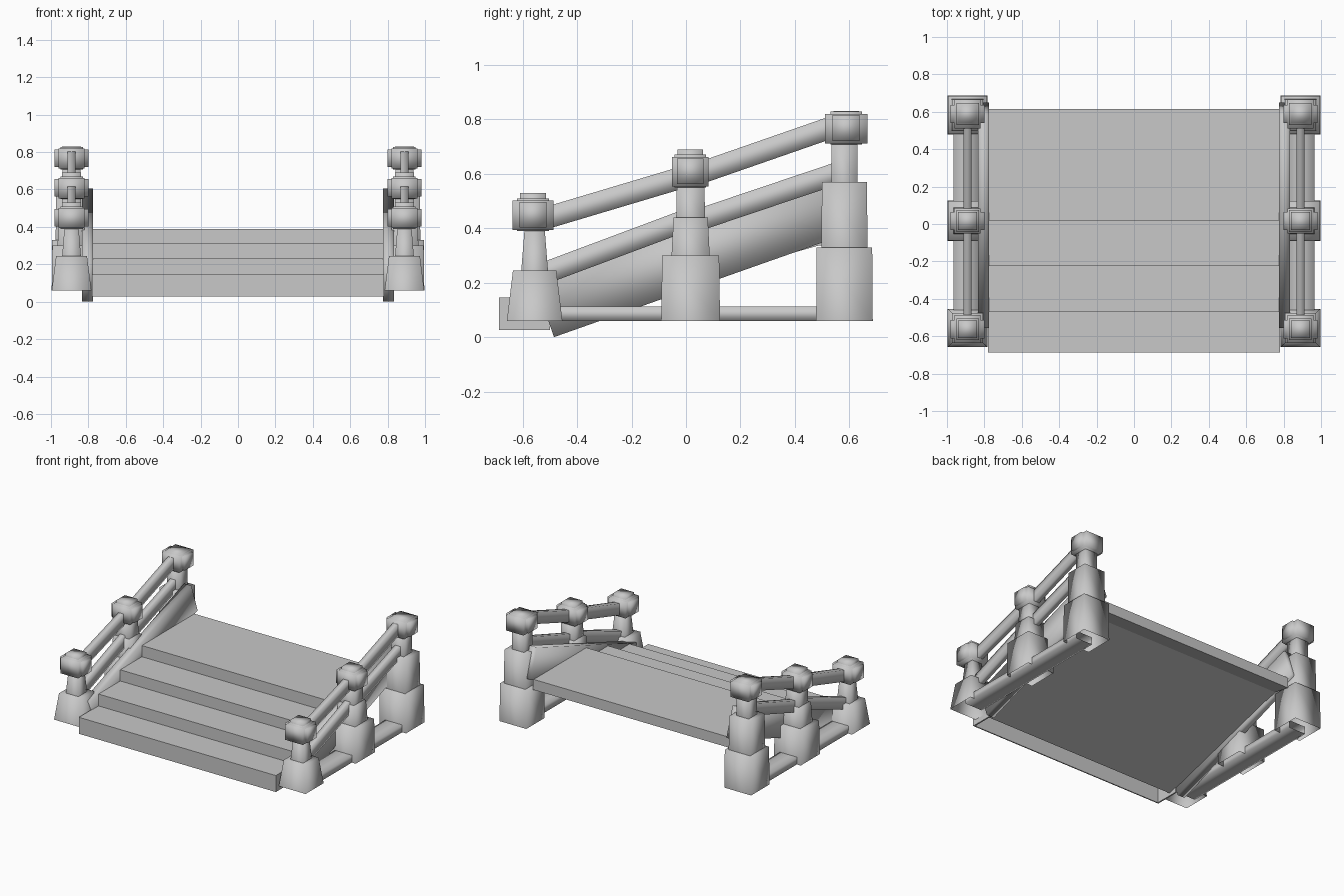
import bpy, bmesh, math
from mathutils import Vector, Matrix

cube = bpy.data.objects.get("Cube")
if cube:
    bpy.data.objects.remove(cube, do_unlink=True)

stone = bpy.data.materials.new("grey_stone")
stone.use_nodes = True
grey = (0.58, 0.58, 0.58, 1)
stone.diffuse_color = grey
stone.node_tree.nodes["Principled BSDF"].inputs["Base Color"].default_value = grey


def finish(name, bm, smooth):
    bmesh.ops.recalc_face_normals(bm, faces=bm.faces)
    mesh = bpy.data.meshes.new(name)
    bm.to_mesh(mesh)
    bm.free()
    mesh.materials.append(stone)
    for p in mesh.polygons:
        p.use_smooth = smooth
    ob = bpy.data.objects.new(name, mesh)
    bpy.context.collection.objects.link(ob)
    return ob


def block(bm, center, half, taper=1.0, rot=None, is_open=None):
    """Box with half sizes; the top may be narrower, chosen faces left open."""
    verts = bmesh.ops.create_cube(bm, size=2)["verts"]
    if is_open:
        faces = {f for v in verts for f in v.link_faces}
        gone = [f for f in faces if is_open(f.calc_center_median())]
        bmesh.ops.delete(bm, geom=gone, context='FACES_ONLY')
    for v in verts:
        k = taper if v.co.z > 0 else 1
        v.co = Vector((v.co.x * half[0] * k, v.co.y * half[1] * k, v.co.z * half[2]))
        if rot:
            v.co = rot @ v.co
        v.co += Vector(center)


def open_bottom(c):
    return c.z < -0.9


def open_ends(c):
    return abs(c.y) > 0.9


def extrude_profile(name, points, x0, x1, smooth=False):
    """Side profile in y, z swept along x."""
    bm = bmesh.new()
    face = bm.faces.new([bm.verts.new((x0, y, z)) for y, z in points])
    new = bmesh.ops.extrude_face_region(bm, geom=[face])["geom"]
    moved = [g for g in new if isinstance(g, bmesh.types.BMVert)]
    bmesh.ops.translate(bm, verts=moved, vec=(x1 - x0, 0, 0))
    return finish(name, bm, smooth)


def beam(name, x, a, b, half_w, half_h):
    """Bar between two y, z points, its ends hidden inside the posts."""
    bm = bmesh.new()
    dy, dz = b[0] - a[0], b[1] - a[1]
    block(bm, (x, (a[0] + b[0]) / 2, (a[1] + b[1]) / 2),
          (half_w, math.hypot(dy, dz) / 2, half_h),
          rot=Matrix.Rotation(math.atan2(dz, dy), 3, 'X'), is_open=open_ends)
    return finish(name, bm, True)


# Stair flight with an open front lip and a sloping underside
extrude_profile("steps", [
    (-0.686, 0.027), (-0.686, 0.145), (-0.47, 0.145), (-0.47, 0.23),
    (-0.225, 0.23), (-0.225, 0.31), (0.02, 0.31), (0.02, 0.39),
    (0.615, 0.39), (0.615, 0.315), (0.49, 0.337), (-0.56, 0.045),
    (-0.56, 0.135), (-0.678, 0.135), (-0.678, 0.027)], -0.78, 0.78)

# Posts: y, blocks of (half x, half y, bottom, top, taper)
posts = {
    "front": (-0.556, [(0.106, 0.102, 0.06, 0.245, 0.78),
                       (0.05, 0.049, 0.245, 0.40, 0.75)]),
    "middle": (0.017, [(0.106, 0.108, 0.06, 0.30, 0.97),
                       (0.075, 0.07, 0.30, 0.44, 0.9),
                       (0.053, 0.053, 0.44, 0.57, 0.95)]),
    "back": (0.582, [(0.106, 0.104, 0.06, 0.33, 0.98),
                     (0.085, 0.085, 0.33, 0.57, 0.97),
                     (0.048, 0.048, 0.57, 0.73, 1)]),
}
# Knobs: y, z, half depth, height of the top above the centre
knobs = {"front": (-0.562, 0.45, 0.075, 0.08),
         "middle": (0.016, 0.61, 0.067, 0.08),
         "back": (0.588, 0.768, 0.078, 0.062)}
# Rail runs as pairs of y, z ends
runs = {
    "upper_rail": [((-0.555, 0.425), (0.015, 0.595)), ((0.015, 0.59), (0.585, 0.788))],
    "lower_rail": [((-0.555, 0.222), (0.015, 0.435)), ((0.015, 0.42), (0.585, 0.612))],
}

for side, s in (("left", 1), ("right", -1)):
    x = 0.89 * s
    # Side of the bottom step
    extrude_profile(side + "_step_side",
                    [(-0.686, 0.027), (-0.5, 0.027), (-0.5, 0.145), (-0.686, 0.145)],
                    0.77 * s, 0.78 * s)
    # Stringer board beside the steps
    extrude_profile(side + "_stringer",
                    [(-0.485, 0.0), (0.65, 0.40), (0.58, 0.605), (-0.555, 0.205)],
                    0.775 * s, 0.833 * s, True)
    # Low bar joining the post bases
    beam(side + "_base_bar", 0.898 * s, (-0.54, 0.086), (0.57, 0.086), 0.067, 0.026)

    for name, (y, parts) in posts.items():
        bm = bmesh.new()
        for hx, hy, z0, z1, taper in parts:
            block(bm, (x, y, (z0 + z1) / 2), (hx, hy, (z1 - z0) / 2), taper,
                  is_open=open_bottom)
        finish(side + "_" + name + "_post", bm, True)

    # Knobs made of crossing blocks
    for name, (y, z, depth, tall) in knobs.items():
        bm = bmesh.new()
        block(bm, (x, y, z - 0.003), (0.07, depth, 0.054))
        block(bm, (x, y, z), (0.09, 0.049, 0.047))
        block(bm, (x, y, z), (0.06, 0.058, 0.06))
        block(bm, (x, y, z + tall / 2), (0.05, 0.047, tall / 2))
        finish(side + "_" + name + "_knob", bm, True)

    for name, spans in runs.items():
        for part, (a, b) in zip(("front", "back"), spans):
            beam("_".join((side, part, name)), x, a, b, 0.021, 0.04)
